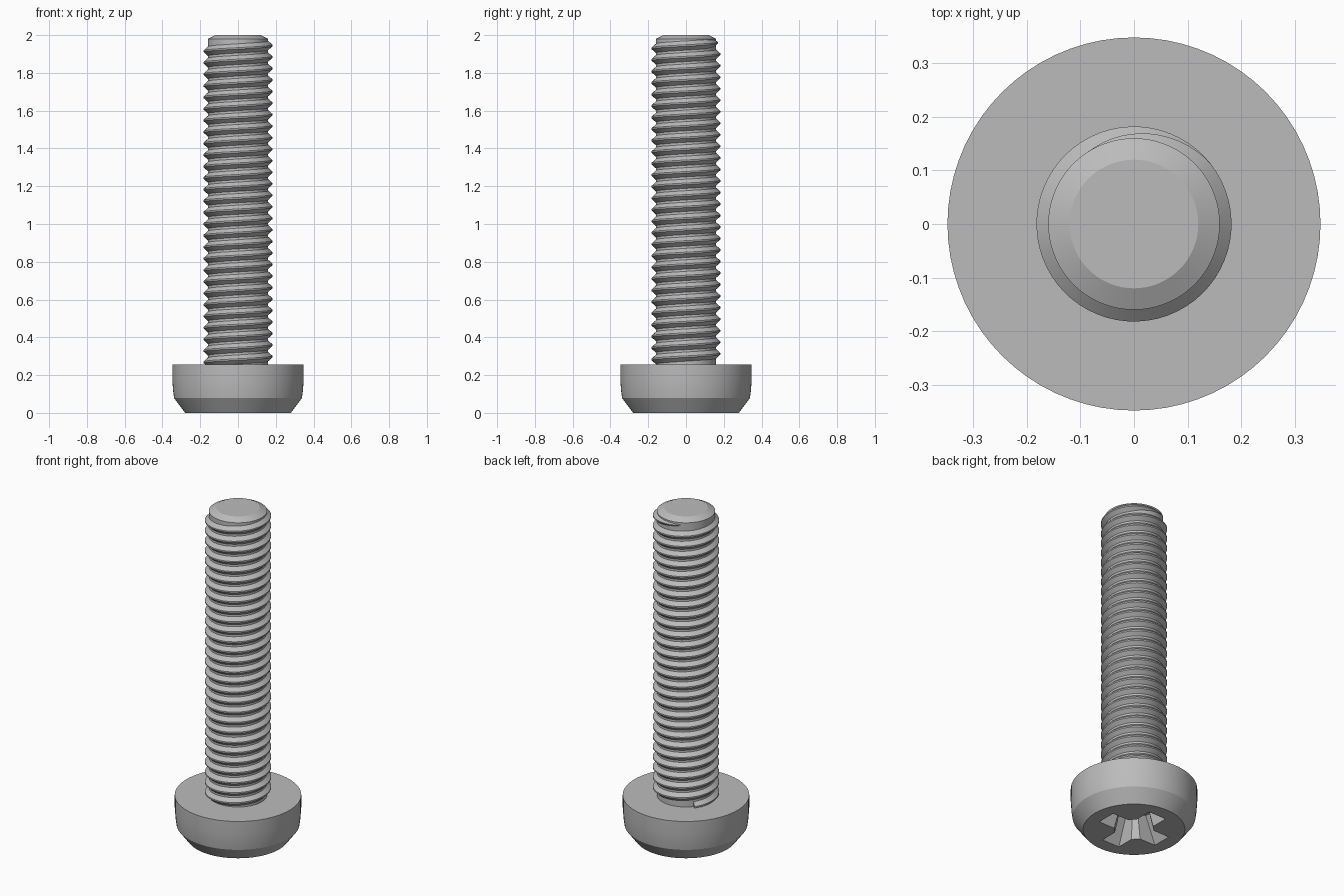
import bpy, bmesh, math
from mathutils import Matrix

cube = bpy.data.objects.get("Cube")
if cube:
    bpy.data.objects.remove(cube, do_unlink=True)

steel = bpy.data.materials.new("grey_steel")
steel.use_nodes = True
GREY = (0.5, 0.5, 0.5, 1)
steel.diffuse_color = GREY
steel.node_tree.nodes["Principled BSDF"].inputs["Base Color"].default_value = GREY


def make_object(name, bm, smooth=True):
    bmesh.ops.recalc_face_normals(bm, faces=bm.faces)
    mesh = bpy.data.meshes.new(name)
    bm.to_mesh(mesh)
    bm.free()
    mesh.materials.append(steel)
    obj = bpy.data.objects.new(name, mesh)
    bpy.context.collection.objects.link(obj)
    if smooth:
        smooth_object(obj)
    return obj


def smooth_object(obj):
    bpy.ops.object.select_all(action='DESELECT')
    obj.select_set(True)
    bpy.context.view_layer.objects.active = obj
    bpy.ops.object.shade_smooth_by_angle(angle=math.radians(22))


def loft(bm, rings, closed_caps=True):
    """Skin a list of equal-length point loops."""
    loops = [[bm.verts.new(p) for p in ring] for ring in rings]
    n = len(loops[0])
    for a, b in zip(loops, loops[1:]):
        for i in range(n):
            j = (i + 1) % n
            bm.faces.new((a[i], a[j], b[j], b[i]))
    if closed_caps:
        bm.faces.new(loops[0])
        bm.faces.new(loops[-1])


def turned(name, profile, segments=72, smooth=True):
    bm = bmesh.new()
    angles = [2 * math.pi * i / segments for i in range(segments)]
    loft(bm, [[(r * math.cos(a), r * math.sin(a), z) for a in angles]
              for r, z in profile])
    return make_object(name, bm, smooth)


# Head with a tapered underside rim
head = turned("head", [(0.28, 0), (0.338, 0.078), (0.344, 0.12),
                       (0.348, 0.18), (0.348, 0.255)], smooth=False)


# Tapered cross-shaped driver recess
def cross_loop(length, half, chamfer, z):
    arm = [(length, -half), (length, half), (half + chamfer, half),
           (half, half + chamfer)]
    points = []
    for quarter in range(4):
        turn = Matrix.Rotation(quarter * math.pi / 2, 2)
        for x, y in arm:
            points.append((turn[0][0] * x + turn[0][1] * y,
                           turn[1][0] * x + turn[1][1] * y, z))
    return points


bm = bmesh.new()
loft(bm, [cross_loop(0.205, 0.06, 0.035, -0.01),
          cross_loop(0.12, 0.042, 0.02, 0.15)])
cutter = make_object("recess_cutter", bm, smooth=False)
cutter.hide_render = True
cut = head.modifiers.new("recess", 'BOOLEAN')
cut.operation = 'DIFFERENCE'
cut.solver = 'EXACT'
cut.object = cutter
bpy.context.view_layer.objects.active = head
bpy.ops.object.modifier_apply(modifier=cut.name)
bpy.data.objects.remove(cutter, do_unlink=True)
smooth_object(head)

# Shank core with a chamfered tip
turned("shank", [(0.16, 0.24), (0.16, 1.98), (0.12, 2.0)])

# Right-handed thread ridge, fading out near the tip
PITCH, STEPS = 0.061, 60
CORE, CREST, BASE_HALF, CREST_HALF = 0.155, 0.182, 0.029, 0.004
TOP_Z = 1.945
end, fade_start = math.radians(140), math.radians(40)
turns = 28
count = turns * STEPS
sections = []
for i in range(count + 1):
    a = end - 2 * math.pi * turns * (1 - i / count)
    z = TOP_Z + PITCH * a / (2 * math.pi)
    fade = min(1, (end - a) / (end - fade_start))
    fade = max(fade, 0.02)
    crest = CORE + (CREST - CORE) * fade
    section = [(CORE, -BASE_HALF * fade), (crest, -CREST_HALF * fade),
               (crest, CREST_HALF * fade), (CORE, BASE_HALF * fade)]
    sections.append([(r * math.cos(a), r * math.sin(a), z + dz)
                     for r, dz in section])
bm = bmesh.new()
loft(bm, sections)
make_object("thread", bm)
